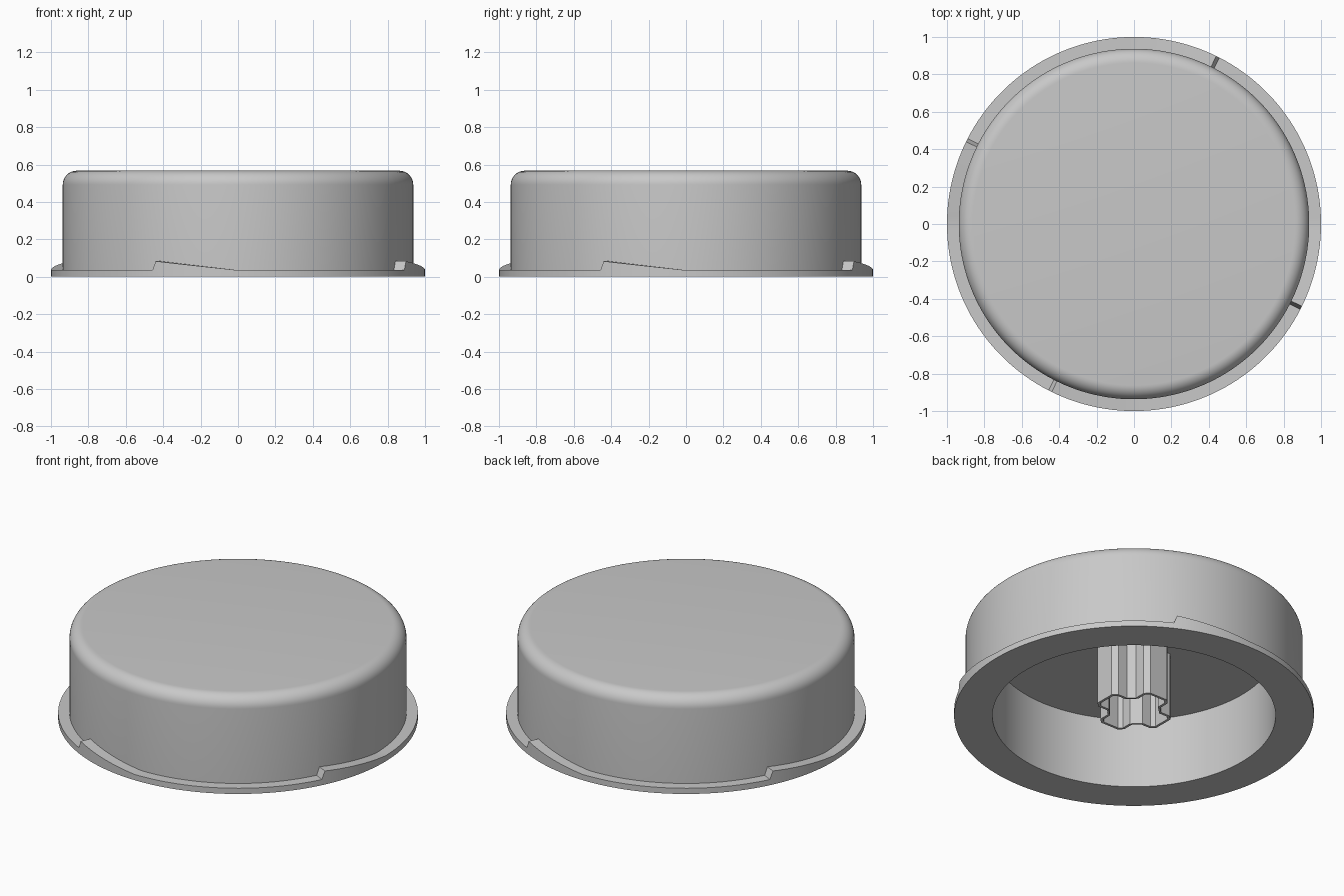
import bpy, bmesh
from math import sin, cos, pi, radians

cube = bpy.data.objects.get("Cube")
if cube:
    bpy.data.objects.remove(cube, do_unlink=True)

grey = bpy.data.materials.new("plain_grey")
grey.use_nodes = True
colour = (0.58, 0.58, 0.58, 1)
grey.diffuse_color = colour
grey.node_tree.nodes["Principled BSDF"].inputs["Base Color"].default_value = colour


def finish(bm, name, smooth):
    bmesh.ops.recalc_face_normals(bm, faces=bm.faces)
    mesh = bpy.data.meshes.new(name)
    bm.to_mesh(mesh)
    bm.free()
    mesh.materials.append(grey)
    obj = bpy.data.objects.new(name, mesh)
    bpy.context.collection.objects.link(obj)
    if smooth:
        bpy.ops.object.select_all(action='DESELECT')
        obj.select_set(True)
        bpy.context.view_layer.objects.active = obj
        bpy.ops.object.shade_smooth_by_angle(angle=radians(30))
    return obj


def bridge(bm, a, b):
    n = len(a)
    for i in range(n):
        j = (i + 1) % n
        bm.faces.new((a[i], a[j], b[j], b[i]))


# Round cap: lathed shell whose flange top follows four ramps
FLANGE, RAMP, WALL, TOP, FILLET = 0.035, 0.083, 0.937, 0.567, 0.075
CAVITY, CEILING = 0.787, 0.43

stations = []  # (angle, flange height)
for quarter in range(4):
    base = radians(90 * quarter)
    stations.append((base - radians(27.2), FLANGE))
    for i in range(13):
        t = i / 12
        stations.append((base - radians(26.1) * (1 - t), RAMP + (FLANGE - RAMP) * t))
    for i in range(1, 30):
        stations.append((base + radians(62.8) * i / 30, FLANGE))


def ring(bm, radius, z=None):
    return [bm.verts.new((radius * cos(a), radius * sin(a), h if z is None else z))
            for a, h in stations]


bm = bmesh.new()
rings = [ring(bm, CAVITY, CEILING), ring(bm, CAVITY, 0), ring(bm, 1, 0),
         ring(bm, 1), ring(bm, WALL)]
for i in range(11):
    a = pi / 2 * i / 10
    rings.append(ring(bm, WALL - FILLET + FILLET * cos(a), TOP - FILLET + FILLET * sin(a)))
for lower, upper in zip(rings, rings[1:]):
    bridge(bm, lower, upper)
bm.faces.new(rings[0])
bm.faces.new(rings[-1])
finish(bm, "cap_shell", True)


# Hollow cross-shaped stem with chamfered corners
def cross_outline(length, width, tip_cut, notch_cut):
    quarter = [(length, -width), (length, width), (width, width)]
    corners = []
    for k in range(4):
        c, s = round(cos(k * pi / 2)), round(sin(k * pi / 2))
        corners += [(c * x - s * y, s * x + c * y) for x, y in quarter]
    points = []
    for i, (x, y) in enumerate(corners):
        cut = notch_cut if i % 3 == 2 else tip_cut
        for px, py in (corners[i - 1], corners[(i + 1) % len(corners)]):
            d = abs(px - x) + abs(py - y)
            points.append((x + (px - x) * cut / d, y + (py - y) * cut / d))
    return points


STEM_BOTTOM, THICK = 0.03, 0.015
outer = cross_outline(0.214, 0.087, 0.027, 0.035)
inner = cross_outline(0.214 - THICK, 0.087 - THICK, 0.02, 0.05)
bm = bmesh.new()
loops = [[bm.verts.new((x, y, z)) for x, y in outline]
         for outline, z in ((outer, CEILING + 0.01), (outer, STEM_BOTTOM),
                            (inner, STEM_BOTTOM), (inner, CEILING - 0.002))]
for a, b in zip(loops, loops[1:]):
    bridge(bm, a, b)
bm.faces.new(loops[0])
bm.faces.new(loops[-1])
finish(bm, "cross_stem", False)
